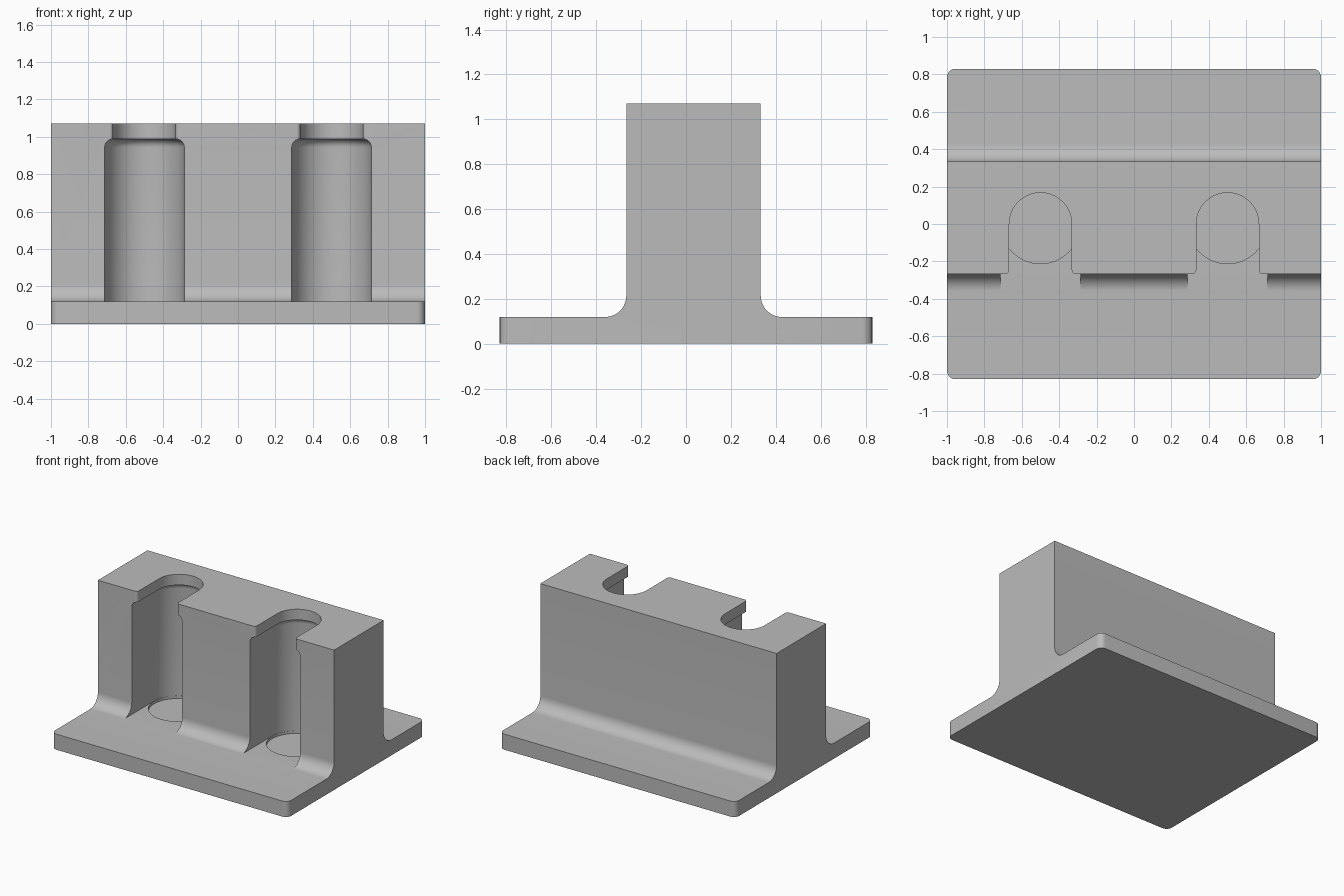
import bpy, bmesh, math
from mathutils import Vector

old = bpy.data.objects.get("Cube")
if old:
    bpy.data.objects.remove(old, do_unlink=True)

grey = bpy.data.materials.new("plain grey")
grey.use_nodes = True
grey.diffuse_color = (0.5, 0.5, 0.5, 1)
grey.node_tree.nodes["Principled BSDF"].inputs["Base Color"].default_value = (0.5, 0.5, 0.5, 1)

HALF_Y, BASE_Z, TOP_Z = 0.83, 0.119, 1.07
WALL_FRONT, WALL_BACK, FILLET = -0.266, 0.333, 0.095
BORE, NECK, LEDGE = 0.213, 0.167, 0.988


def arc(cx, cy, r, start, end, n):
    """Points on an arc, angles in degrees."""
    angles = [math.radians(start + (end - start) * i / n) for i in range(n + 1)]
    return [(cx + r * math.cos(a), cy + r * math.sin(a)) for a in angles]


def prism(name, points, offset):
    """Extrude a closed loop of 3D points along an offset."""
    bm = bmesh.new()
    face = bm.faces.new([bm.verts.new(p) for p in points])
    moved = bmesh.ops.extrude_face_region(bm, geom=[face])["geom"]
    verts = [v for v in moved if isinstance(v, bmesh.types.BMVert)]
    bmesh.ops.translate(bm, verts=verts, vec=Vector(offset))
    bmesh.ops.recalc_face_normals(bm, faces=bm.faces)
    mesh = bpy.data.meshes.new(name)
    bm.to_mesh(mesh)
    bm.free()
    mesh.materials.append(grey)
    obj = bpy.data.objects.new(name, mesh)
    bpy.context.collection.objects.link(obj)
    return obj


def bevel_edges(obj, width, segments, rule):
    bm = bmesh.new()
    bm.from_mesh(obj.data)
    edges = [e for e in bm.edges if rule(e.verts[0].co, e.verts[1].co)]
    bmesh.ops.bevel(bm, geom=edges, offset=width, segments=segments,
                    profile=0.5, affect='EDGES', clamp_overlap=False)
    bm.to_mesh(obj.data)
    bm.free()


# Body: flanged wall section with filleted roots, extruded across the width
r = FILLET
section = [(-HALF_Y, 0), (HALF_Y, 0), (HALF_Y, BASE_Z)]
section += arc(WALL_BACK + r, BASE_Z + r, r, 270, 180, 12)
section += [(WALL_BACK, TOP_Z), (WALL_FRONT, TOP_Z)]
section += arc(WALL_FRONT - r, BASE_Z + r, r, 0, -90, 12)
section += [(-HALF_Y, BASE_Z)]
body = prism("slotted_bracket", [(-1, y, z) for y, z in section], (2, 0, 0))

# Rounded vertical corners of the base plate
bevel_edges(body, 0.045, 6, lambda a, b: abs(a.z - b.z) > 0.1
            and abs(a.y) > HALF_Y - 0.01 and abs(b.y) > HALF_Y - 0.01)

cutters = []
for x in (-0.5, 0.5):
    # Wide lower slot with a rounded ceiling
    outline = arc(x, 0, BORE, 0, 180, 32) + [(x - BORE, -0.5), (x + BORE, -0.5)]
    floor = BASE_Z + 0.0005
    slot = prism("slot_cutter", [(px, py, floor) for px, py in outline], (0, 0, LEDGE - floor))
    bevel_edges(slot, 0.045, 6, lambda a, b: min(a.z, b.z) > LEDGE - 0.001)

    # Narrow neck, flared by small rounds at the front face
    f = 0.02
    outline = arc(x, 0, NECK, 0, 180, 32)
    outline += arc(x - NECK - f, WALL_FRONT + f, f, 0, -90, 5)
    outline += [(x - NECK - f, -0.5), (x + NECK + f, -0.5)]
    outline += arc(x + NECK + f, WALL_FRONT + f, f, 270, 180, 5)
    neck = prism("neck_cutter", [(px, py, LEDGE - 0.02) for px, py in outline], (0, 0, 0.3))

    # Shallow round seat in the floor
    ring = arc(x, 0, BORE - 0.001, 0, 360, 64)[:-1]
    seat = prism("seat_cutter", [(px, py, BASE_Z - 0.02) for px, py in ring], (0, 0, 0.3))
    cutters += [slot, neck, seat]

bpy.ops.object.select_all(action='DESELECT')
body.select_set(True)
bpy.context.view_layer.objects.active = body
for cutter in cutters:
    cutter.hide_render = True
    cut = body.modifiers.new("cut", 'BOOLEAN')
    cut.operation = 'DIFFERENCE'
    cut.solver = 'EXACT'
    cut.object = cutter
    bpy.ops.object.modifier_apply(modifier=cut.name)
for cutter in cutters:
    bpy.data.objects.remove(cutter, do_unlink=True)

bpy.ops.object.shade_smooth_by_angle(angle=math.radians(30))
